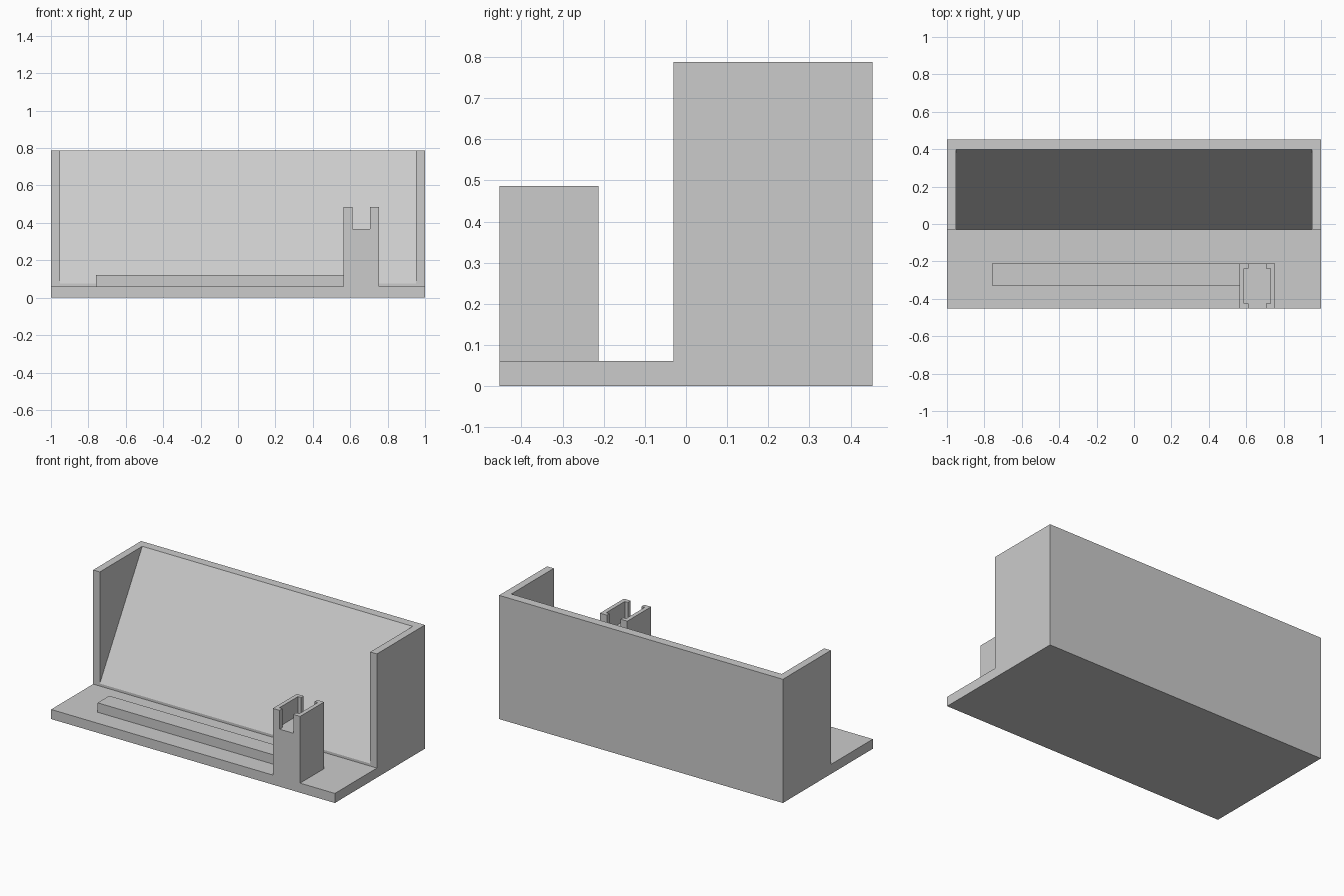
import bpy
import bmesh
from mathutils import Vector

cube = bpy.data.objects.get("Cube")
if cube:
    bpy.data.objects.remove(cube, do_unlink=True)

grey = bpy.data.materials.new("plain_grey")
grey.use_nodes = True
grey.diffuse_color = (0.6, 0.6, 0.6, 1)
grey.node_tree.nodes["Principled BSDF"].inputs["Base Color"].default_value = (0.6, 0.6, 0.6, 1)


def prism(name, points, start, end, axis):
    """Extrude a flat profile along x (points are y, z) or z (points are x, y)."""
    bm = bmesh.new()
    if axis == "x":
        coords, step = [(start, a, b) for a, b in points], (end - start, 0, 0)
    else:
        coords, step = [(a, b, start) for a, b in points], (0, 0, end - start)
    face = bm.faces.new([bm.verts.new(c) for c in coords])
    extruded = bmesh.ops.extrude_face_region(bm, geom=[face])["geom"]
    moved = [g for g in extruded if isinstance(g, bmesh.types.BMVert)]
    bmesh.ops.translate(bm, verts=moved, vec=Vector(step))
    bmesh.ops.recalc_face_normals(bm, faces=bm.faces)
    mesh = bpy.data.meshes.new(name)
    bm.to_mesh(mesh)
    bm.free()
    mesh.materials.append(grey)
    obj = bpy.data.objects.new(name, mesh)
    bpy.context.collection.objects.link(obj)
    return obj


def rectangle(x0, x1, y0, y1):
    return [(x0, y0), (x1, y0), (x1, y1), (x0, y1)]


def cut(target, cutter):
    mod = target.modifiers.new("cut", "BOOLEAN")
    mod.operation = "DIFFERENCE"
    mod.solver = "EXACT"
    mod.object = cutter
    cutter.hide_render = True
    cutter.hide_set(True)
    cutter.display_type = "WIRE"


FRONT, BACK, BASE_TOP, TOP = -0.453, 0.453, 0.061, 0.788
WALL_FRONT, POST_BACK = -0.03, -0.2125

# Base and tall holder in one L-shaped body
body = prism("holder_body", [(FRONT, 0), (BACK, 0), (BACK, TOP), (WALL_FRONT, TOP),
                             (WALL_FRONT, BASE_TOP), (FRONT, BASE_TOP)], -1, 1, "x")

# Hollow between the side walls, leaving a sloping back rest
hollow = prism("hollow_cutter", [(-0.1, 0.077), (WALL_FRONT, 0.077),
                                 (0.465, 0.9), (-0.1, 0.9)], -0.953, 0.953, "x")
cut(body, hollow)

# Low ledge along the base
prism("front_ledge", rectangle(-0.758, 0.563, -0.33, POST_BACK), BASE_TOP, 0.121, "z")

# Post with an open slot that widens between its end lips
post = prism("slotted_post", rectangle(0.563, 0.755, FRONT, POST_BACK), BASE_TOP, 0.486, "z")
mid, lip, wide = 0.659, 0.048, 0.07
y0, y1, y2, y3 = -0.5, -0.425, -0.238, -0.15
side = [(lip, y0), (lip, y1), (wide, y1), (wide, y2), (lip, y2), (lip, y3)]
outline = [(mid + x, y) for x, y in side] + [(mid - x, y) for x, y in reversed(side)]
slot = prism("slot_cutter", outline, 0.366, 0.6, "z")
cut(post, slot)
